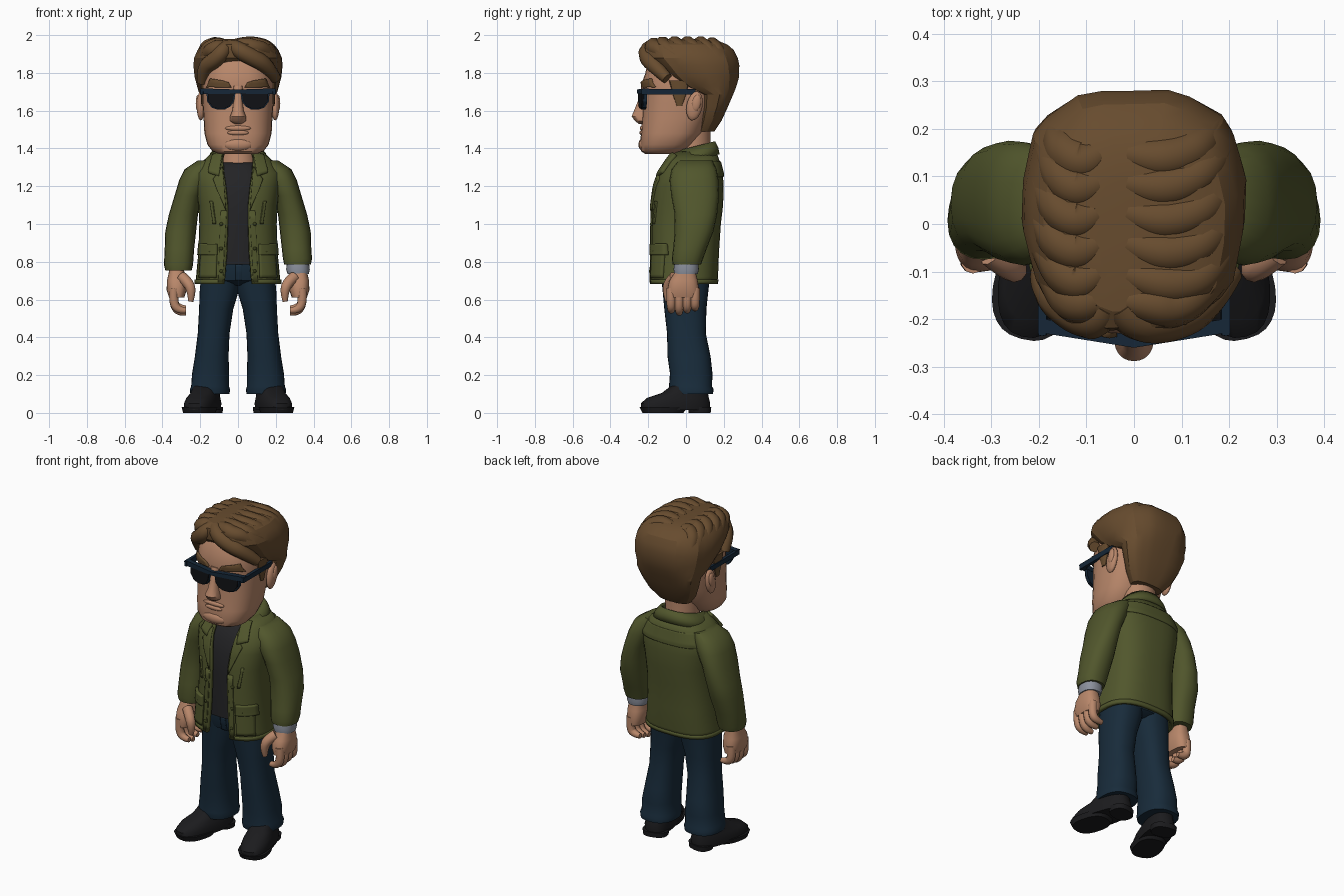
import bpy
from math import sin, cos, asin, pi, radians
from mathutils import Vector, Matrix
from mathutils.bvhtree import BVHTree

cube = bpy.data.objects.get("Cube")
if cube:
    bpy.data.objects.remove(cube)

def material(name, *srgb):
    linear = [(c / 255) ** 2.2 for c in srgb] + [1]
    mat = bpy.data.materials.new(name)
    mat.use_nodes = True
    mat.diffuse_color = linear
    mat.node_tree.nodes["Principled BSDF"].inputs["Base Color"].default_value = linear
    return mat

skin = material("skin", 183, 134, 106)
brown = material("brown hair", 103, 77, 50)
green = material("olive cloth", 82, 87, 48)
dark_green = material("dark olive", 60, 65, 34)
charcoal = material("charcoal shirt", 40, 40, 42)
denim = material("navy denim", 30, 47, 61)
navy = material("navy frame", 28, 43, 58)
lens_black = material("lens black", 24, 25, 28)
leather = material("black leather", 33, 33, 35)
grey = material("grey cuff", 138, 143, 155)

def build(name, mat, verts, faces, angle=40):
    mesh = bpy.data.meshes.new(name)
    mesh.from_pydata([tuple(v) for v in verts], [], faces)
    mesh.materials.append(mat)
    mesh.shade_smooth()
    mesh.set_sharp_from_angle(angle=radians(angle))
    obj = bpy.data.objects.new(name, mesh)
    bpy.context.collection.objects.link(obj)
    return obj

def solidify(obj, thickness, offset):
    mod = obj.modifiers.new("thickness", 'SOLIDIFY')
    mod.thickness, mod.offset = thickness, offset

def signed_power(value, power):
    return abs(value) ** power * (1 if value > 0 else -1)

def loft(name, mat, rings, p=2.5, side=1, sides=28, gap=None, ripple=0, shear=0, angle=40):
    """Stack squarish oval rings (z, x0, x1, y0, y1); a gap leaves the front open."""
    verts, faces = [], []
    for i, (z, x0, x1, y0, y1) in enumerate(rings):
        cx, cy, rx, ry = side * (x0 + x1) / 2, (y0 + y1) / 2, (x1 - x0) / 2, (y1 - y0) / 2
        g = asin((gap[i] / rx) ** (p / 2)) if gap else 0
        for k in range(sides):
            a = -pi / 2 + g + (2 * pi - 2 * g) * k / (sides - 1 if gap else sides)
            r = 1 + ripple * (k % 3 - 1)
            x = cx + rx * r * signed_power(cos(a), 2 / p)
            y = cy + ry * r * signed_power(sin(a), 2 / p)
            verts.append((x, y, z + shear * y))
    for i in range(len(rings) - 1):
        for k in range(sides - 1 if gap else sides):
            a, b = i * sides + k, i * sides + (k + 1) % sides
            faces.append((a, b, b + sides, a + sides))
    if not gap:
        faces += [tuple(reversed(range(sides))), tuple(range(len(verts) - sides, len(verts)))]
    return build(name, mat, verts, faces, angle)

def centred(*rings):
    return [(z, -half, half, y0, y1) for z, half, y0, y1 in rings]

def ball(name, mat, centre, radii, tilt=0):
    angles = [pi * (i / 8 - .5) * .96 for i in range(9)]
    obj = loft(name, mat, [(sin(a), -cos(a), cos(a), -cos(a), cos(a)) for a in angles], 2, sides=14)
    obj.data.transform(Matrix.Translation(centre) @ Matrix.Rotation(tilt, 4, 'X') @ Matrix.Diagonal((*radii, 1)))

def tube(name, mat, points, radii):
    """Smooth tapering tube through the given points."""
    curve = bpy.data.curves.new(name, 'CURVE')
    curve.dimensions, curve.bevel_depth, curve.bevel_resolution = '3D', 1, 3
    curve.use_fill_caps, curve.resolution_u = True, 6
    spline = curve.splines.new('NURBS')
    spline.points.add(len(points) - 1)
    for point, co, r in zip(spline.points, points, radii):
        point.co, point.radius = (*co, 1), r
    spline.use_endpoint_u, spline.order_u = True, 3
    helper = bpy.data.objects.new(name, curve)
    bpy.context.collection.objects.link(helper)
    graph = bpy.context.evaluated_depsgraph_get()
    mesh = bpy.data.meshes.new_from_object(helper.evaluated_get(graph))
    bpy.data.objects.remove(helper)
    mesh.materials.clear()
    mesh.materials.append(mat)
    mesh.shade_smooth()
    bpy.context.collection.objects.link(bpy.data.objects.new(name, mesh))

def tree_of(obj):
    mesh = obj.data
    return BVHTree.FromPolygons([v.co for v in mesh.vertices], [tuple(f.vertices) for f in mesh.polygons])

def surface_point(tree, x, z, facing=1):
    hit = tree.ray_cast(Vector((x, -facing, z)), Vector((0, facing, 0)))[0]
    if hit is None or hit.y * facing > 0:
        hit = tree.find_nearest(Vector((x, -.18 * facing, z)))[0]
    return Vector((x, hit.y, z))

def patch(name, mat, tree, corners, thickness, facing=1, n=9):
    """Four-cornered plate (x, z) laid on a surface."""
    a, b, c, d = [Vector(p) for p in corners]
    steps = [i / (n - 1) for i in range(n)]
    flat = [a.lerp(b, u).lerp(d.lerp(c, u), v) for u in steps for v in steps]
    faces = [(i * n + j, i * n + j + 1, i * n + n + j + 1, i * n + n + j)
             for i in range(n - 1) for j in range(n - 1)]
    solidify(build(name, mat, [surface_point(tree, q.x, q.y, facing) for q in flat], faces), thickness * 2, 0)

def plate(name, mat, outline, y, depth, side, slant=.16):
    """Extruded (x, z) outline, swept back towards the side."""
    n = len(outline)
    verts = [(side * x, y + t + slant * x, z) for t in (0, depth) for x, z in outline[::side]]
    faces = [tuple(range(n)), tuple(reversed(range(n, 2 * n)))]
    faces += [(k, k + n, (k + 1) % n + n, (k + 1) % n) for k in range(n)]
    build(name, mat, verts, faces, 30)

# Head and neck
head = loft("head", skin, centred(
    (1.37, .10, -.215, -.05), (1.385, .135, -.237, 0), (1.42, .162, -.245, .04), (1.48, .178, -.238, .09),
    (1.56, .182, -.232, .12), (1.64, .188, -.228, .15), (1.71, .19, -.225, .16), (1.75, .188, -.232, .17),
    (1.8, .185, -.215, .17), (1.87, .17, -.2, .17), (1.92, .12, -.15, .13)))
loft("neck", skin, centred((1.25, .11, -.09, .14), (1.36, .095, -.065, .13), (1.5, .1, -.05, .13)), 2)
loft("nose", skin, centred((1.53, .02, -.25, -.19), (1.545, .042, -.27, -.19), (1.57, .042, -.288, -.19),
                           (1.6, .03, -.275, -.19), (1.65, .024, -.255, -.19), (1.73, .028, -.235, -.19)), 2.2)
face = tree_of(head)
ball("upper_lip", skin, (0, -.232, 1.507), (.07, .012, .014))
ball("lower_lip", skin, (0, -.233, 1.483), (.058, .013, .014))
ball("chin", skin, (0, -.225, 1.42), (.08, .027, .035))
for s in (1, -1):
    ball("ear", skin, (s * .197, .045, 1.625), (.022, .042, .078), -.2)
    ball("ear_fold", skin, (s * .212, .055, 1.64), (.012, .024, .045), -.2)
    patch("eyebrow", brown, face, [(s * .035, 1.725), (s * .16, 1.725), (s * .14, 1.768), (s * .05, 1.75)], .012)
    loft("sideburn", brown, [(1.625, .17, .194, -.05, -.02), (1.68, .17, .197, -.07, 0),
                             (1.76, .17, .2, -.09, .02)], 3, s, 12)

# Hair cap with locks swept away from the parting
hair = loft("hair", brown, centred(
    (1.49, .1, .06, .15), (1.55, .15, .07, .19), (1.62, .182, .08, .222), (1.685, .202, .075, .25),
    (1.73, .215, -.05, .268), (1.78, .228, -.12, .282), (1.84, .234, -.18, .283), (1.88, .23, -.22, .275),
    (1.92, .213, -.225, .255), (1.95, .19, -.22, .22), (1.972, .145, -.185, .165), (1.98, .08, -.12, .09)),
    2.6, sides=30, ripple=.013, angle=22)
scalp = tree_of(hair)
crown = Vector((0, .03, 1.75))
for row in range(6):
    for s in (1, -1):
        path = []
        for t in (0, .25, .5, .75, 1):
            x = -.045 + s * .03 + t * (s * .2 + .045 - s * .03)
            y = -.17 + .065 * row - .03 * sin(pi * t) + .07 * t * t
            ray = (Vector((x, y, 1.98 - .1 * t * t)) - crown).normalized()
            hit, normal = scalp.ray_cast(crown + ray, -ray)[:2]
            path.append(hit - normal * .03)
        tube("hair_lock", brown, path, (.032, .046, .046, .042, .03))
tube("left_fringe", brown, [(-.03, -.17, 1.945), (-.005, -.205, 1.925), (.07, -.205, 1.885),
                            (.15, -.17, 1.84), (.2, -.1, 1.77)], (.035, .045, .048, .044, .03))
tube("right_fringe", brown, [(-.055, -.17, 1.945), (-.075, -.205, 1.92), (-.12, -.19, 1.87),
                             (-.18, -.14, 1.83), (-.19, -.1, 1.75)], (.032, .043, .045, .042, .028))

# Sunglasses
lens = [(.018, 1.7), (.16, 1.7), (.157, 1.65), (.135, 1.62), (.105, 1.61), (.07, 1.612), (.045, 1.625), (.028, 1.65)]
rim = [(.09 + (x - .09) * 1.1, 1.66 + (z - 1.66) * 1.1) for x, z in lens]
for s in (1, -1):
    plate("lens", lens_black, lens, -.258, .02, s)
    plate("lens_rim", navy, rim, -.25, .018, s)
    plate("brow_bar", navy, [(0, 1.69), (.19, 1.688), (.198, 1.718), (0, 1.712)], -.26, .03, s)
    loft("temple_arm", navy, [(1.685, .182, .2, -.235, .05), (1.715, .184, .202, -.235, .05)], 12, s)

# Shirt and jacket body
loft("shirt", charcoal, centred((.785, .17, -.165, .14), (1.05, .17, -.163, .15), (1.17, .18, -.152, .16),
                                (1.25, .17, -.125, .15), (1.31, .12, -.09, .15), (1.325, .1, -.07, .14)))
jacket = loft("jacket_body", green, centred(
    (.685, .225, -.19, .165), (.72, .222, -.192, .17), (.85, .21, -.188, .175), (1, .205, -.187, .185),
    (1.1, .21, -.183, .197), (1.2, .225, -.17, .2), (1.27, .232, -.145, .195), (1.33, .19, -.105, .18),
    (1.385, .13, -.07, .16)), 2.7, sides=36, gap=(.075, .07, .06, .055, .055, .065, .075, .08, .08))
cloth = tree_of(jacket)
solidify(jacket, .018, -1)
solidify(loft("jacket_hem", green, centred((.682, .229, -.195, .17), (.705, .229, -.196, .172)),
              2.7, sides=36, gap=(.076, .074)), .02, -1)
solidify(loft("collar", green, centred((1.325, .165, -.115, .178), (1.36, .148, -.1, .172), (1.4, .115, -.08, .155)),
              2.3, gap=(.1, .09, .08), shear=.25), .02, -1)
patch("back_yoke", green, cloth, [(-.2, 1.25), (.2, 1.25), (.17, 1.33), (-.17, 1.33)], .006, -1, 15)

for s in (1, -1):
    def sewn(name, corners, thickness):
        patch(name, green, cloth, [(s * x, z) for x, z in corners], thickness)

    sewn("collar_point", [(.08, 1.375), (.13, 1.36), (.155, 1.27), (.1, 1.25)], .016)
    sewn("lapel", [(.08, 1.3), (.13, 1.235), (.105, 1.17), (.062, 1.07)], .011)
    sewn("button_band", [(.08, .69), (.105, .69), (.09, 1.07), (.06, 1.07)], .006)
    sewn("hip_pocket", [(.115, .715), (.2, .715), (.19, .86), (.11, .86)], .011)
    sewn("pocket_flap", [(.108, .835), (.2, .835), (.195, .895), (.108, .895)], .018)
    sewn("chest_pocket", [(.115, 1.0), (.13, 1.0), (.147, 1.12), (.132, 1.12)], .008)
    for z in (.75, .87, 1):
        ball("button", dark_green, surface_point(cloth, s * .088, z), (.011, .012, .011))
    ball("flap_button", dark_green, surface_point(cloth, s * .15, .855), (.01, .022, .01))

    # Sleeves, cuff and hands
    end = .785 if s > 0 else .755
    loft("sleeve", green, [
        (end, .245, .385, -.07, .08), (end + .03, .238, .392, -.075, .09), (.87, .232, .388, -.068, .11),
        (.96, .222, .385, -.06, .145), (1.05, .212, .366, -.06, .165), (1.15, .19, .336, -.078, .175),
        (1.23, .15, .312, -.087, .172), (1.29, .12, .283, -.075, .162), (1.335, .1, .215, -.04, .14)], 2.3, s, 20)
    if s > 0:
        loft("shirt_cuff", grey, [(.735, .262, .375, -.062, .062), (.76, .255, .38, -.066, .068),
                                  (.8, .26, .375, -.06, .065)], 2.3, s)
    loft("palm", skin, [(.61, .285, .365, -.095, .065), (.65, .272, .378, -.1, .07), (.7, .272, .376, -.088, .062),
                        (.75, .285, .365, -.055, .05), (.8, .285, .365, -.05, .05)], 2.6, s)
    for k in range(4):
        y, tip = -.078 + k * .042, .53 + .012 * abs(k - 1)
        tube("finger", skin, [(s * .338, y, .66), (s * .345, y, .585), (s * .315, y, tip),
                              (s * .275, y, tip)], (.026, .025, .022, .015))
    tube("thumb", skin, [(s * .3, -.06, .72), (s * .262, -.09, .69), (s * .245, -.1, .64),
                         (s * .25, -.095, .59)], (.03, .03, .025, .014))

    # Trouser legs and shoes
    loft("trouser_leg", denim, [
        (.1, .045, .252, -.085, .143), (.125, .042, .255, -.09, .146), (.14, .047, .248, -.09, .138),
        (.21, .047, .243, -.085, .14), (.3, .05, .228, -.098, .13), (.42, .045, .213, -.1, .105),
        (.55, .025, .206, -.115, .108), (.66, -.008, .202, -.125, .12), (.74, -.01, .19, -.135, .13)], 2.4, s)
    for name, rings in (
            ("shoe", [(.015, -.08, .08, -.245, .125), (.05, -.083, .083, -.245, .13), (.08, -.076, .076, -.21, .122),
                      (.105, -.068, .068, -.13, .118), (.15, -.062, .062, -.07, .108)]),
            ("shoe_sole", [(0, -.08, .08, -.235, -.02), (.03, -.088, .088, -.25, .01)]),
            ("shoe_heel", [(0, -.07, .07, .02, .13), (.03, -.074, .074, .015, .133)])):
        part = loft(name, leather, rings)
        part.data.transform(Matrix.Translation((s * .172, 0, 0)) @ Matrix.Rotation(s * radians(15), 4, 'Z'))

# Trouser hips and fly
hips = loft("trouser_hips", denim, centred((.675, .08, -.09, .08), (.7, .17, -.135, .12), (.75, .185, -.148, .13),
                                           (.79, .18, -.15, .13)))
patch("fly", denim, tree_of(hips), [(-.012, .7), (.022, .7), (.022, .785), (-.012, .785)], .006)
